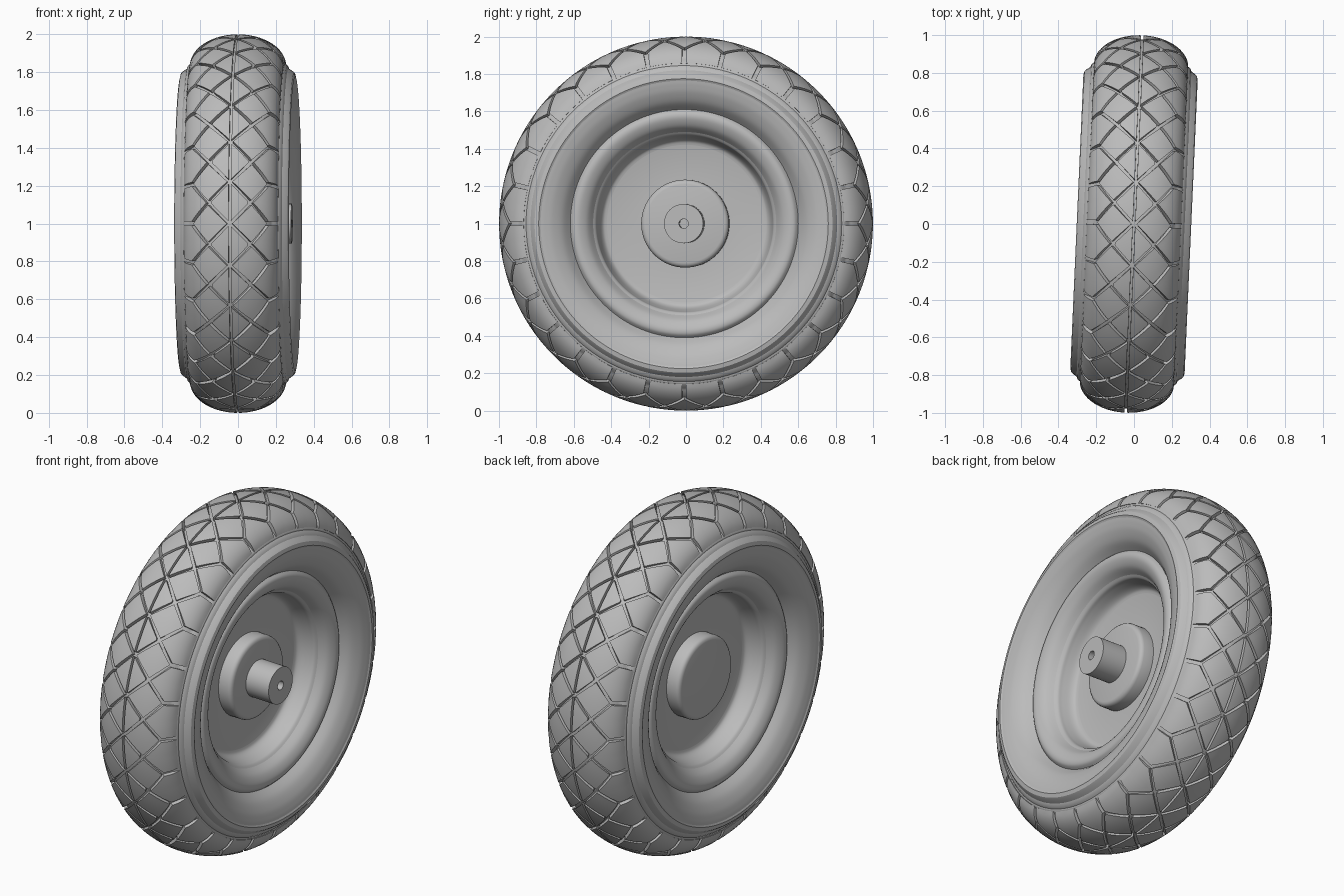
import bpy, bmesh, math
from mathutils import Vector

if "Cube" in bpy.data.objects:
    bpy.data.objects.remove(bpy.data.objects["Cube"])

GREY = (0.5, 0.5, 0.5, 1.0)
mat = bpy.data.materials.new("plain_grey")
mat.use_nodes = True
mat.diffuse_color = GREY
mat.node_tree.nodes["Principled BSDF"].inputs["Base Color"].default_value = GREY

TURN = math.radians(-2.55)
LUGS = 28
HALF = math.pi / LUGS          # half of one tread pitch
ROW1, ROW2, ROW3 = 0.45, 0.95, 1.46   # tread rows, as angles around the tyre section


def finish(bm, name, angle=30):
    bmesh.ops.remove_doubles(bm, verts=bm.verts, dist=1e-5)
    bmesh.ops.recalc_face_normals(bm, faces=bm.faces)
    me = bpy.data.meshes.new(name)
    bm.to_mesh(me)
    bm.free()
    me.materials.append(mat)
    me.shade_smooth()
    me.set_sharp_from_angle(angle=math.radians(angle))
    ob = bpy.data.objects.new(name, me)
    ob.location.z = 1
    ob.rotation_euler.z = TURN
    bpy.context.collection.objects.link(ob)


def rounded(pts, steps=5):
    """Smooth curve through the given points."""
    p = [Vector(q) for q in [pts[0], *pts, pts[-1]]]
    out = []
    for a, b, c, d in zip(p, p[1:], p[2:], p[3:]):
        for i in range(steps):
            u = i / steps
            out.append(0.5 * (2 * b + (c - a) * u + (2 * a - 5 * b + 4 * c - d) * u ** 2
                              + (3 * b - a - 3 * c + d) * u ** 3))
    return out + [p[-1]]


def lathe(name, profile, sides=(1, -1), segs=112):
    """Turn an (x, radius) profile around the axle, on one or both sides."""
    bm = bmesh.new()
    for s in sides:
        rings = []
        for x, r in profile:
            rings.append([bm.verts.new((s * x, r * math.cos(a), r * math.sin(a)))
                          for a in (2 * math.pi * i / segs for i in range(segs))])
        for p, q in zip(rings, rings[1:]):
            for i in range(segs):
                j = (i + 1) % segs
                bm.faces.new((p[i], p[j], q[j], q[i]))
    finish(bm, name)


def section(t, depth):
    """Point (x, radius) on the tyre section, sunk by depth."""
    return (0.25 - depth) * math.sin(t), 0.84 + (0.16 - depth) * math.cos(t)


def patch(bm, centre, corners, n):
    """Raised tread block over four (angle, section angle) corners, with side walls."""
    def point(a, t, depth):
        x, r = section(t, depth)
        return bm.verts.new((x, r * math.cos(centre + a), r * math.sin(centre + a)))

    c = [Vector(k) for k in corners]
    coords = [[c[0].lerp(c[1], i / n).lerp(c[3].lerp(c[2], i / n), j / n)
               for i in range(n + 1)] for j in range(n + 1)]
    top = [[point(k.x, k.y, 0) for k in row] for row in coords]
    for j in range(n):
        for i in range(n):
            bm.faces.new((top[j][i], top[j][i + 1], top[j + 1][i + 1], top[j + 1][i]))
    rim = ([(0, i) for i in range(n)] + [(j, n) for j in range(n)]
           + [(n, n - i) for i in range(n)] + [(n - j, 0) for j in range(n)])
    low = [point(*coords[j][i], 0.028) for j, i in rim]
    for k, (j, i) in enumerate(rim):
        m = (k + 1) % len(rim)
        bm.faces.new((top[j][i], low[k], low[m], top[rim[m][0]][rim[m][1]]))


# Tyre body: groove floor that rises to the sidewall
body = []
for i in range(33):
    t = 1.57 * i / 32
    body.append(section(t, 0.022 * min(1, max(0, (1.5 - t) / 0.25))))
lathe("tyre_body", body)

# Tread: side diamonds, split centre diamonds and shoulder lugs
bm = bmesh.new()
k = 0.885
mid = (ROW2 / 2)
for lug in range(LUGS):
    column = math.pi / 2 + 2 * HALF * lug
    between = column + HALF
    for s in (1, -1):
        patch(bm, column, [(0, s * mid * (1 - k)), (HALF * k, s * mid),
                           (0, s * mid * (1 + k)), (-HALF * k, s * mid)], 5)
        patch(bm, between, [(-HALF * k, s * 0.025), (HALF * k, s * 0.025),
                            (0.006, s * ROW1 * k), (-0.006, s * ROW1 * k)], 5)
        for w in (1, -1):
            edge = w * (HALF - 0.012)
            patch(bm, between, [(0, s * (ROW1 + 0.07)), (0, s * ROW3),
                                (edge, s * ROW3), (edge, s * ROW2)], 6)
finish(bm, "tread_blocks")

# Sidewall bead and outer rim lip
lathe("sidewall_bead", [(0.25, 0.845), (0.262, 0.835), (0.268, 0.82), (0.29, 0.805),
                        (0.298, 0.797), (0.303, 0.775), (0.298, 0.765)])

# Dished flange rolling inwards
lathe("rim_flange", rounded([(0.298, 0.765), (0.293, 0.74), (0.28, 0.70),
                             (0.25, 0.65), (0.205, 0.61)]))

# Rounded inner ring, stepped well and centre disc
lathe("rim_ring", rounded([(0.205, 0.61), (0.222, 0.59), (0.222, 0.56),
                           (0.20, 0.52), (0.16, 0.49)]))
lathe("rim_well", rounded([(0.16, 0.49), (0.145, 0.475), (0.12, 0.468), (0.08, 0.455),
                           (0.058, 0.44), (0.05, 0.42)]) + [(0.05, 0.22)])

# Hub boss on both sides
lathe("hub", [(0.05, 0.235), (0.11, 0.235), (0.122, 0.231), (0.13, 0.222),
              (0.133, 0.21), (0.133, 0)], segs=64)

# Axle stub with a centre hole, on the left side only
lathe("axle_stub", [(0.13, 0.105), (0.285, 0.105), (0.285, 0.025), (0.2, 0.025),
                    (0.2, 0)], sides=(1,), segs=48)
